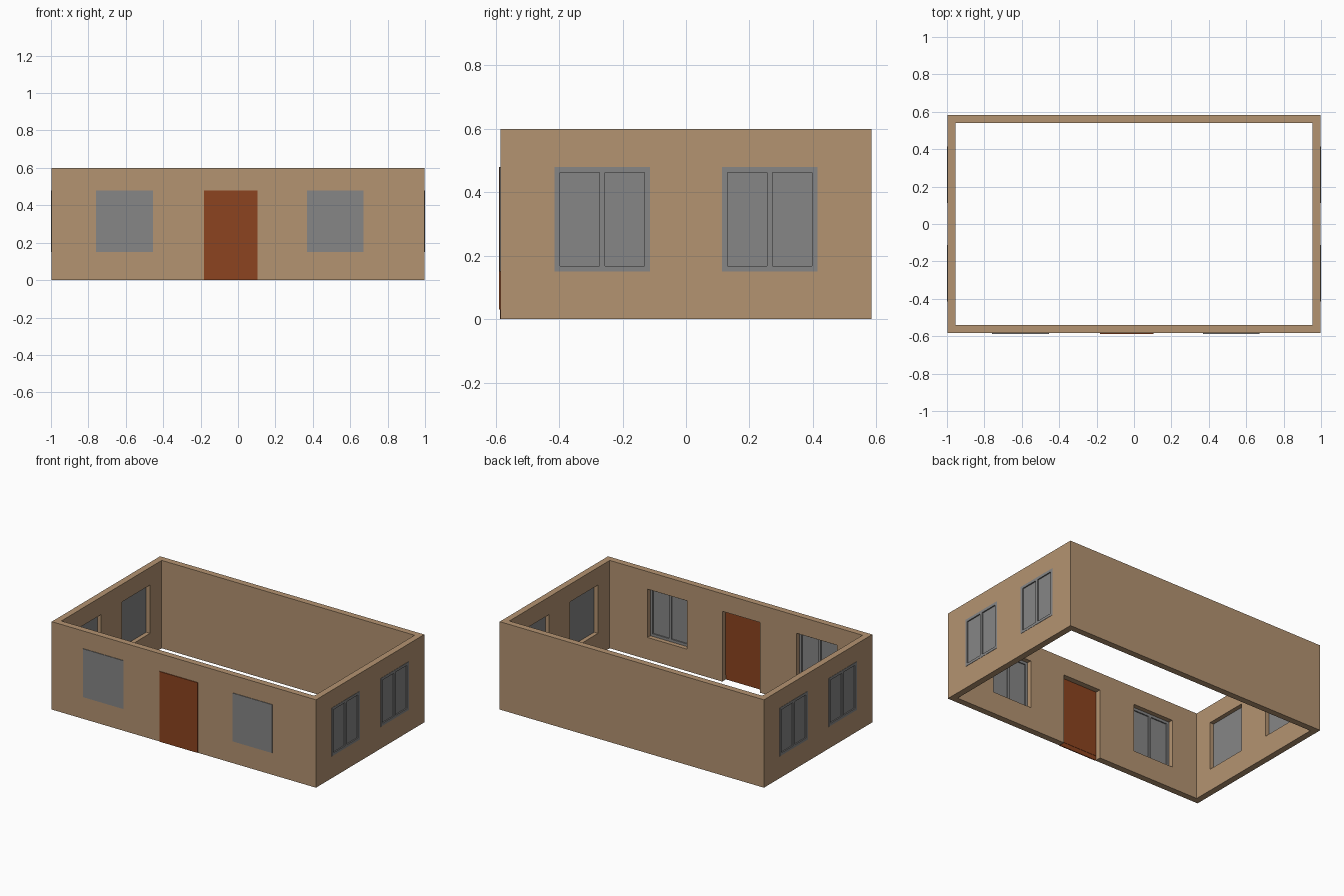
import bpy, bmesh
from mathutils import Matrix, Vector

if "Cube" in bpy.data.objects:
    bpy.data.objects.remove(bpy.data.objects["Cube"])

def material(name, rgb):
    m = bpy.data.materials.new(name)
    m.diffuse_color = (*rgb, 1)
    m.use_nodes = True
    m.node_tree.nodes["Principled BSDF"].inputs["Base Color"].default_value = m.diffuse_color
    return m

TAN = material("tan wall", (0.455, 0.292, 0.165))
GREY = material("window grey", (0.238, 0.238, 0.238))
BROWN = material("door brown", (0.262, 0.056, 0.014))

def boxes(name, spans, mat):
    """One object made of boxes, each given as (x0, x1, y0, y1, z0, z1)."""
    bm = bmesh.new()
    for x0, x1, y0, y1, z0, z1 in spans:
        centre = Vector(((x0 + x1) / 2, (y0 + y1) / 2, (z0 + z1) / 2))
        size = Matrix.Diagonal((x1 - x0, y1 - y0, z1 - z0, 1))
        bmesh.ops.create_cube(bm, size=1, matrix=Matrix.Translation(centre) @ size)
    mesh = bpy.data.meshes.new(name)
    bm.to_mesh(mesh)
    bm.free()
    mesh.materials.append(mat)
    ob = bpy.data.objects.new(name, mesh)
    bpy.context.collection.objects.link(ob)
    return ob

# Main dimensions
X, Y, H, T = 0.998, 0.584, 0.6, 0.043
Z0, Z1 = 0.15, 0.48
FRONT_WINDOWS = [(-0.76, -0.455), (0.37, 0.67)]
SIDE_WINDOWS = [(-0.415, -0.113), (0.113, 0.415)]
DOOR = (-0.182, 0.105)

# Walls: a hollow box with openings cut through
walls = boxes("walls", [(-X, X, -Y, Y, 0, H)], TAN)
room = boxes("room_cutter", [(-X + T, X - T, -Y + T, Y - T, -0.2, H + 0.2)], TAN)
holes = [(a, b, -Y - 0.1, -Y + T + 0.05, Z0, Z1) for a, b in FRONT_WINDOWS]
holes += [(*DOOR, -Y - 0.1, -Y + T + 0.05, -0.1, Z1)]
for a, b in SIDE_WINDOWS:
    holes += [(X - T - 0.05, X + 0.1, a, b, Z0, Z1), (-X - 0.1, -X + T + 0.05, a, b, Z0, Z1)]
openings = boxes("opening_cutter", holes, TAN)
for cutter in (room, openings):
    mod = walls.modifiers.new("cut", 'BOOLEAN')
    mod.operation, mod.solver, mod.object = 'DIFFERENCE', 'EXACT', cutter
    cutter.hide_render = True
bpy.context.view_layer.update()
cut = bpy.data.meshes.new_from_object(walls.evaluated_get(bpy.context.evaluated_depsgraph_get()))
walls.modifiers.clear()
walls.data = cut
for cutter in (room, openings):
    bpy.data.objects.remove(cutter)

def frame(a, b, w=0.018):
    """Rails, stiles and centre mullion as (u0, u1, z0, z1)."""
    m = (a + b) / 2
    return [(a, a + w, Z0, Z1), (b - w, b, Z0, Z1), (m - w / 2, m + w / 2, Z0 + w, Z1 - w),
            (a + w, b - w, Z0, Z0 + w), (a + w, b - w, Z1 - w, Z1)]

# Front windows: flat pane outside, frame bars facing the room
for i, (a, b) in enumerate(FRONT_WINDOWS):
    boxes(f"front_window_pane_{i}", [(a, b, -Y - 0.004, -Y + 0.004, Z0, Z1)], GREY)
    boxes(f"front_window_frame_{i}",
          [(u0, u1, -Y + 0.004, -Y + 0.012, z0, z1) for u0, u1, z0, z1 in frame(a, b)], GREY)

# Side windows: frame bars facing outwards, pane behind them
for side, s in (("right", 1), ("left", -1)):
    for i, (a, b) in enumerate(SIDE_WINDOWS):
        p = sorted((s * (X - 0.014), s * (X - 0.006)))
        f = sorted((s * (X - 0.006), s * (X + 0.002)))
        boxes(f"{side}_window_pane_{i}", [(*p, a, b, Z0, Z1)], GREY)
        boxes(f"{side}_window_frame_{i}",
              [(*f, u0, u1, z0, z1) for u0, u1, z0, z1 in frame(a, b)], GREY)

# Door: leaf with a slightly recessed bottom rail
boxes("door_leaf", [(*DOOR, -Y - 0.005, -Y + 0.006, 0.03, Z1)], BROWN)
boxes("door_bottom_rail", [(*DOOR, -Y - 0.003, -Y + 0.004, 0, 0.03)], BROWN)
